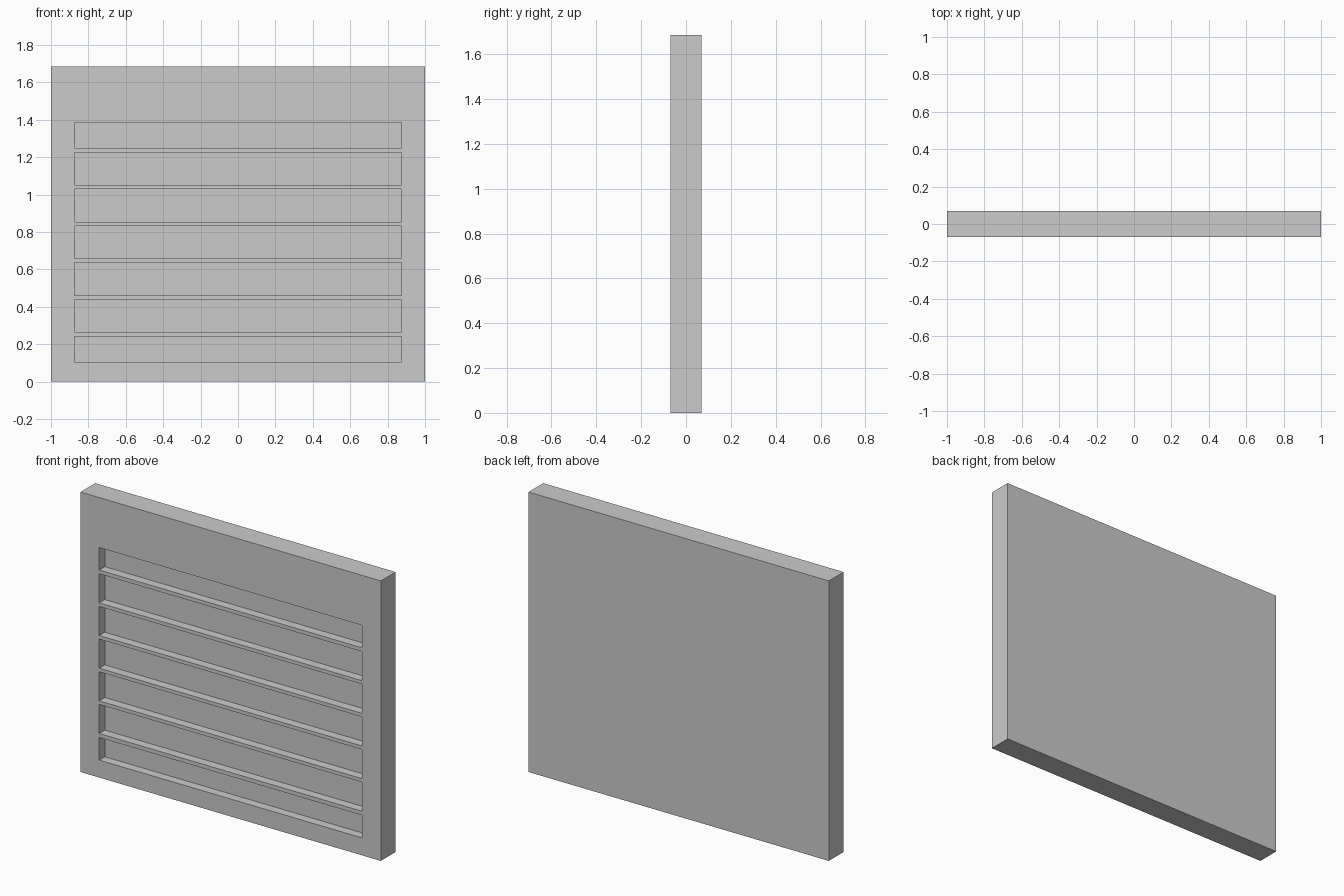
import bpy

if "Cube" in bpy.data.objects:
    bpy.data.objects.remove(bpy.data.objects["Cube"])

W, D, H = 2.0, 0.14, 1.685      # panel size
SLOT_HALF = 0.875               # half width of each recess
DEPTH = 0.053                   # recess depth


def box(name, x0, x1, y0, y1, z0, z1):
    bpy.ops.mesh.primitive_cube_add(
        size=1, location=((x0 + x1) / 2, (y0 + y1) / 2, (z0 + z1) / 2))
    ob = bpy.context.object
    ob.name = name
    ob.scale = (x1 - x0, y1 - y0, z1 - z0)
    bpy.ops.object.transform_apply(location=True, rotation=False, scale=True)
    return ob


# Solid panel
panel = box("louvre_panel", -W / 2, W / 2, -D / 2, D / 2, 0, H)

# Recess heights: short bottom and top ones, five taller ones between
slots = [(0.105, 0.241)]
slots += [(0.265 + 0.1965 * i, 0.440 + 0.1965 * i) for i in range(5)]
slots += [(1.249, 1.384)]

# Cut the shallow recesses into the front face
for i, (z0, z1) in enumerate(slots):
    cutter = box(f"slot_cutter_{i}", -SLOT_HALF, SLOT_HALF,
                 -D / 2 - 0.1, -D / 2 + DEPTH, z0, z1)
    mod = panel.modifiers.new("slot", 'BOOLEAN')
    mod.operation = 'DIFFERENCE'
    mod.solver = 'EXACT'
    mod.object = cutter
    bpy.context.view_layer.objects.active = panel
    bpy.ops.object.modifier_apply(modifier=mod.name)
    bpy.data.objects.remove(cutter, do_unlink=True)
